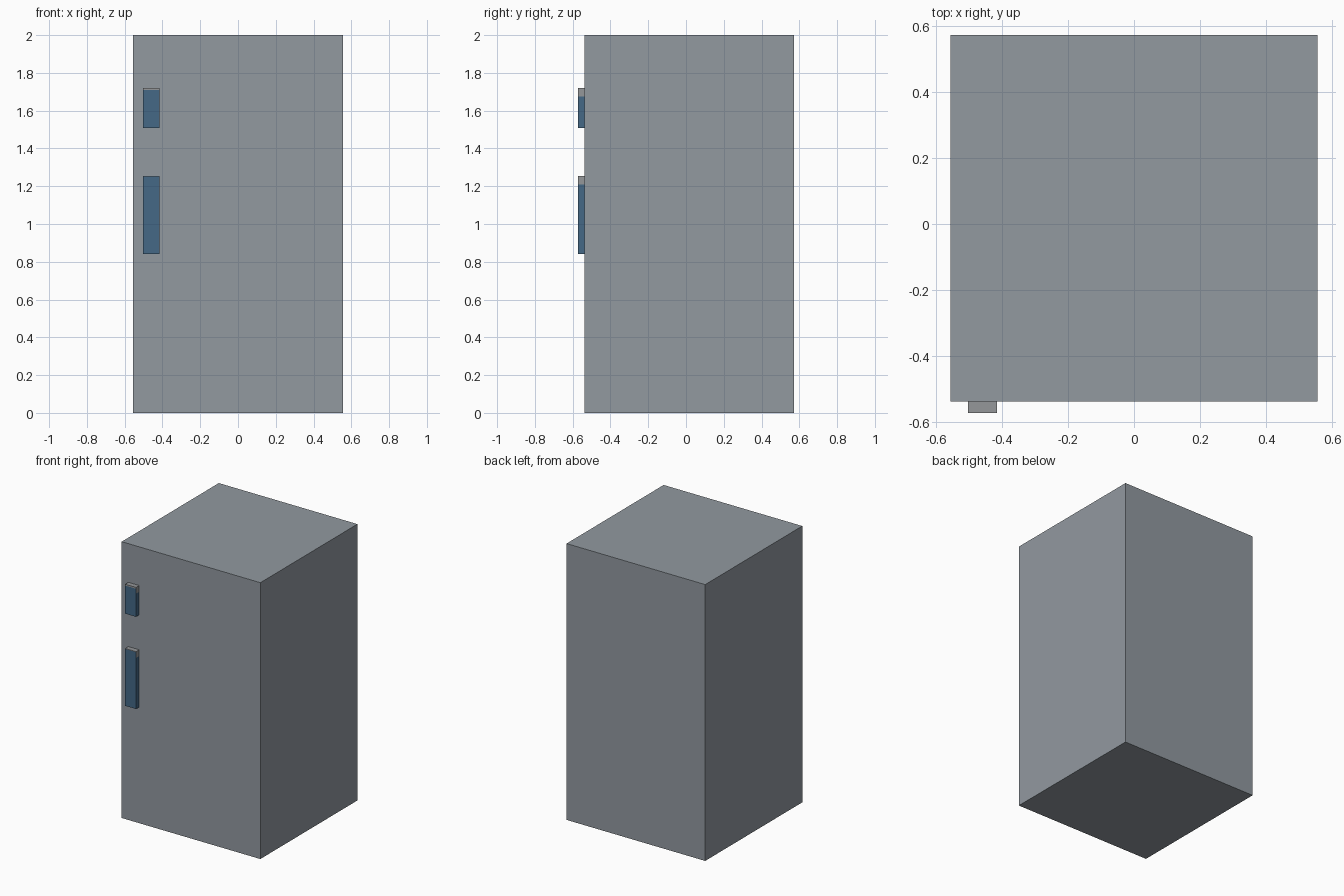
import bpy, bmesh

if "Cube" in bpy.data.objects:
    bpy.data.objects.remove(bpy.data.objects["Cube"])


def material(name, rgb):
    m = bpy.data.materials.new(name)
    m.diffuse_color = (*rgb, 1.0)
    m.use_nodes = True
    m.node_tree.nodes["Principled BSDF"].inputs["Base Color"].default_value = m.diffuse_color
    return m


steel = material("steel grey", (0.287, 0.319, 0.352))
blue = material("handle blue", (0.058, 0.138, 0.238))
trim = material("handle grey", (0.30, 0.31, 0.32))


def box(name, lo, hi, mats, cuts=(), rule=None):
    """Box between two corners, cut at given heights, faces coloured by a rule."""
    bm = bmesh.new()
    bmesh.ops.create_cube(bm, size=1)
    for v in bm.verts:
        v.co = [lo[i] + (v.co[i] + 0.5) * (hi[i] - lo[i]) for i in range(3)]
    for z in cuts:
        bmesh.ops.bisect_plane(bm, geom=bm.verts[:] + bm.edges[:] + bm.faces[:],
                               plane_co=(0, 0, z), plane_no=(0, 0, 1))
    bm.normal_update()
    if rule:
        for f in bm.faces:
            f.material_index = rule(f)
    me = bpy.data.meshes.new(name)
    bm.to_mesh(me)
    bm.free()
    for m in mats:
        me.materials.append(m)
    ob = bpy.data.objects.new(name, me)
    bpy.context.collection.objects.link(ob)
    return ob


# Cabinet
FRONT = -0.537
box("cabinet", (-0.555, FRONT, 0), (0.555, 0.573, 2), [steel])


# Door handles: blue with a grey top, grey upper sides and a thin front lip
def handle(name, z0, z1, lip):
    def rule(f):
        z = f.calc_center_median().z
        if f.normal.z > 0.5:
            return 1
        if abs(f.normal.x) > 0.5:
            return int(z > z1 - 0.045)
        return int(f.normal.y < -0.5 and z > z1 - lip)
    box(name, (-0.502, -0.573, z0), (-0.415, FRONT, z1), [blue, trim],
        (z1 - 0.045, z1 - lip), rule)


handle("freezer_handle", 1.507, 1.72, 0.01)
handle("fridge_handle", 0.84, 1.255, 0.004)
